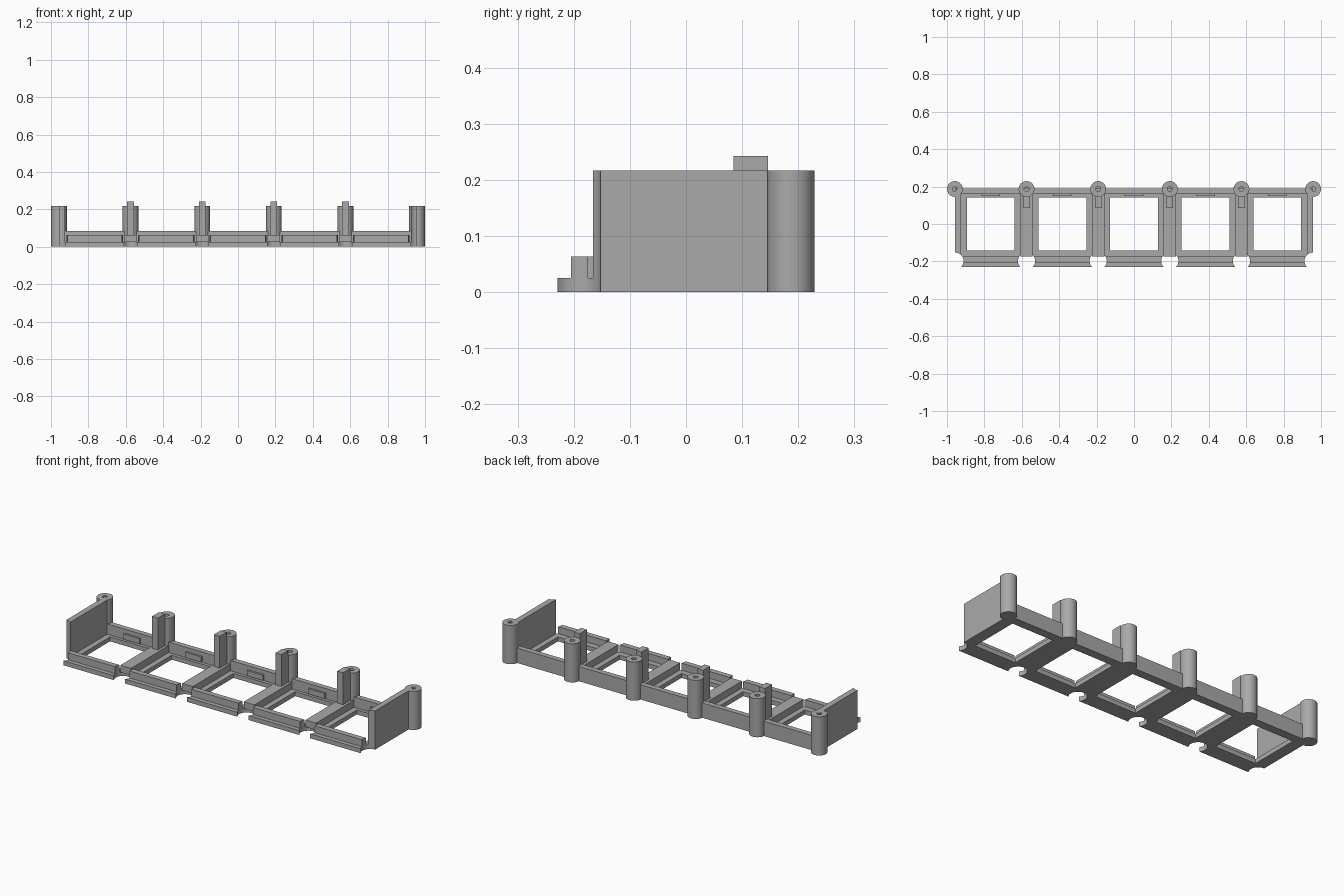
import bpy
import bmesh
import math

if "Cube" in bpy.data.objects:
    bpy.data.objects.remove(bpy.data.objects["Cube"])

PITCH = 0.383
POSTS = [(-2.5 + i) * PITCH for i in range(6)]
CELLS = [(-2 + i) * PITCH for i in range(5)]
END = POSTS[-1]
POST_Y, POST_R = 0.187, 0.042
BASE, RIM, BACK, TALL = 0.025, 0.064, 0.083, 0.217

grey = bpy.data.materials.new("grey plastic")
grey.diffuse_color = (0.4, 0.4, 0.4, 1)
grey.use_nodes = True
grey.node_tree.nodes["Principled BSDF"].inputs["Base Color"].default_value = grey.diffuse_color


def make(name, bm):
    mesh = bpy.data.meshes.new(name)
    bm.to_mesh(mesh)
    bm.free()
    mesh.materials.append(grey)
    ob = bpy.data.objects.new(name, mesh)
    bpy.context.collection.objects.link(ob)
    return ob


def add_box(bm, x0, x1, y0, y1, z0, z1):
    vs = bmesh.ops.create_cube(bm, size=1)["verts"]
    for v in vs:
        v.co = ((x0 + x1) / 2 + v.co.x * (x1 - x0),
                (y0 + y1) / 2 + v.co.y * (y1 - y0),
                (z0 + z1) / 2 + v.co.z * (z1 - z0))


def boxes(name, items):
    bm = bmesh.new()
    for b in items:
        add_box(bm, *b)
    return make(name, bm)


def cylinders(name, xs, y, r, z0, z1, seg):
    bm = bmesh.new()
    for x in xs:
        vs = bmesh.ops.create_cone(bm, cap_ends=True, segments=seg, radius1=r,
                                   radius2=r, depth=z1 - z0)["verts"]
        bmesh.ops.translate(bm, verts=vs, vec=(x, y, (z0 + z1) / 2))
    return make(name, bm)


def cut(ob, cutter):
    mod = ob.modifiers.new("cut", "BOOLEAN")
    mod.operation = "DIFFERENCE"
    mod.solver = "EXACT"
    mod.object = cutter
    cutter.hide_render = True
    cutter.hide_set(True)


def smooth(ob):
    bpy.ops.object.select_all(action="DESELECT")
    ob.select_set(True)
    bpy.context.view_layer.objects.active = ob
    bpy.ops.object.shade_smooth_by_angle(angle=math.radians(30))


# Base plate with five openings
base = boxes("base_plate", [(-END, END, -0.229, 0.19, 0, BASE)])
cut(base, boxes("opening_cutter",
                [(c - 0.128, c + 0.128, -0.142, 0.142, -0.1, 0.1) for c in CELLS]))

# Raised front lip, low dividers, end walls and back wall
lip = boxes("front_lip", [(-END, END, -0.205, -0.175, BASE, RIM)])
dividers = boxes("dividers", [(x - 0.033, x + 0.033, -0.175, 0.16, BASE, RIM)
                              for x in POSTS[1:-1]])
walls = boxes("end_walls", [(-END, -END + 0.033, -0.175, POST_Y, 0, TALL),
                            (END - 0.033, END, -0.175, POST_Y, 0, TALL)])
boxes("back_wall", [(-END, END, 0.16, 0.19, BASE, BACK)])

# Small tabs on the inner face of the back wall
boxes("back_tabs", [(c - 0.05, c + 0.05, 0.149, 0.16, 0.03, 0.06) for c in CELLS])

# Round notches along the front edge
notch = cylinders("notch_cutter", POSTS, -0.198, 0.046, -0.1, 0.4, 48)
for part in (base, lip, walls):
    cut(part, notch)

# Screw posts with blind holes
posts = cylinders("screw_posts", POSTS, POST_Y, POST_R, 0, TALL, 48)
cut(posts, cylinders("hole_cutter", POSTS, POST_Y, 0.013, 0.07, 0.3, 24))
smooth(posts)

# Upright fins in front of the inner posts
boxes("post_fins", [(x - 0.018, x + 0.018, 0.085, 0.146, BASE, 0.243)
                    for x in POSTS[1:-1]])
boxes("fin_webs", [(x - 0.018, x + 0.018, 0.146, 0.155, BASE, TALL)
                   for x in POSTS[1:-1]])
